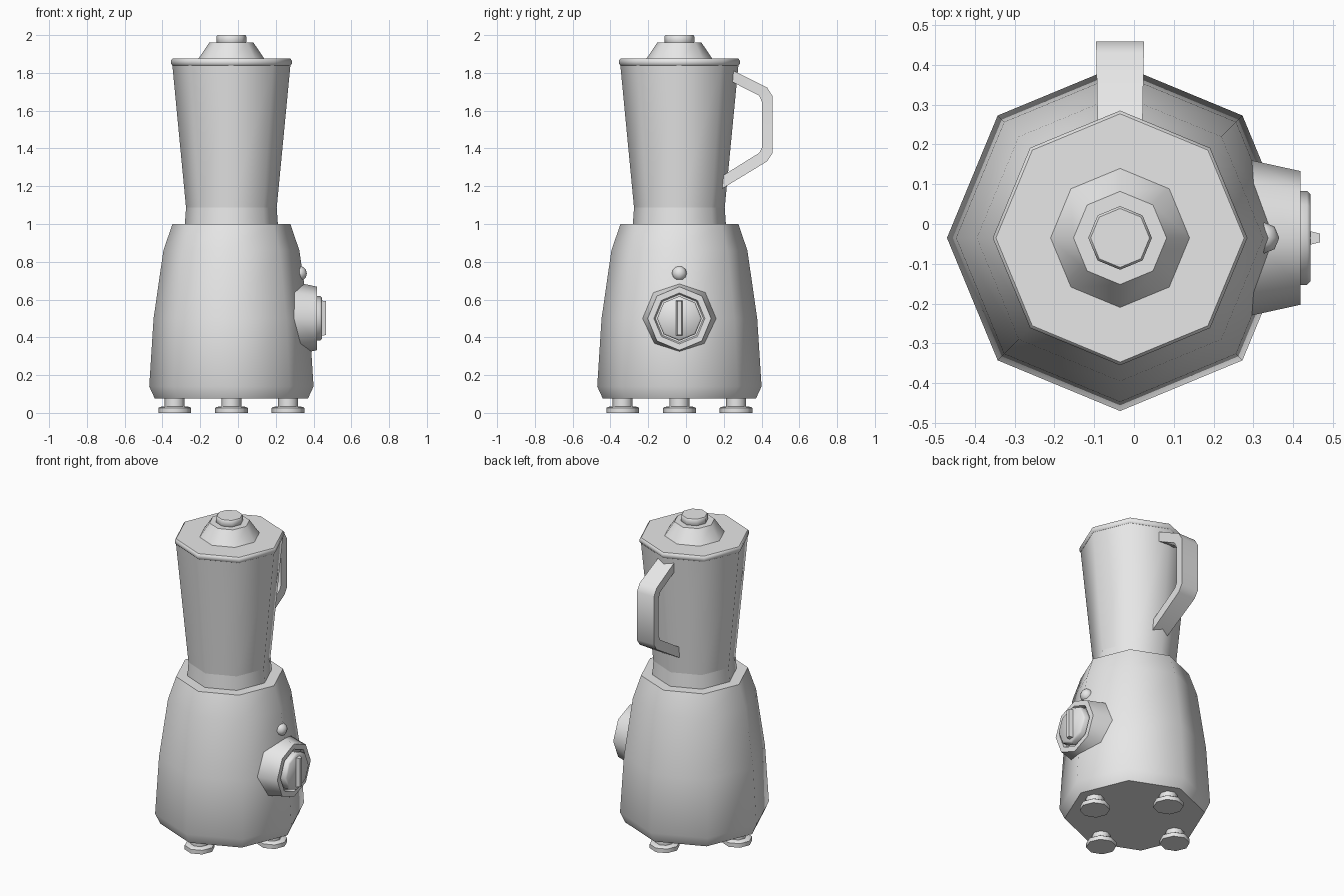
import bpy, bmesh, math
from mathutils import Vector

if "Cube" in bpy.data.objects:
    bpy.data.objects.remove(bpy.data.objects["Cube"])

C = -0.035   # the round parts share an axis at x = y = C
SIDES = 8

grey = bpy.data.materials.new("light_grey")
grey.diffuse_color = (0.8, 0.8, 0.8, 1)
grey.use_nodes = True
grey.node_tree.nodes["Principled BSDF"].inputs["Base Color"].default_value = grey.diffuse_color


def finish(name, bm, angle=50):
    """Turn a bmesh into a smooth object with sharp edges kept."""
    bmesh.ops.recalc_face_normals(bm, faces=bm.faces)
    mesh = bpy.data.meshes.new(name)
    bm.to_mesh(mesh)
    bm.free()
    mesh.polygons.foreach_set("use_smooth", [True] * len(mesh.polygons))
    mesh.set_sharp_from_angle(angle=math.radians(angle))
    mesh.materials.append(grey)
    obj = bpy.data.objects.new(name, mesh)
    bpy.context.collection.objects.link(obj)
    return obj


def lathe(name, profile, origin, axis="Z"):
    """Eight-sided solid from (radius, height) pairs along an axis."""
    bm = bmesh.new()
    rings = []
    for r, h in profile:
        ring = []
        for i in range(SIDES):
            a = math.tau * i / SIDES
            u, v = r * math.cos(a), r * math.sin(a)
            p = (u, v, h) if axis == "Z" else (h, u, v)
            ring.append(bm.verts.new(Vector(origin) + Vector(p)))
        rings.append(ring)
    for a, b in zip(rings, rings[1:]):
        for i in range(SIDES):
            j = (i + 1) % SIDES
            bm.faces.new((a[i], a[j], b[j], b[i]))
    bm.faces.new(rings[0])
    bm.faces.new(rings[-1])
    return finish(name, bm)


def loft(name, loops):
    """Skin a row of four-cornered sections and cap both ends."""
    bm = bmesh.new()
    rows = [[bm.verts.new(p) for p in loop] for loop in loops]
    for a, b in zip(rows, rows[1:]):
        for i in range(4):
            j = (i + 1) % 4
            bm.faces.new((a[i], a[j], b[j], b[i]))
    bm.faces.new(rows[0])
    bm.faces.new(rows[-1])
    return finish(name, bm)


# Motor base, jar and lid
lathe("motor_base", [(0.405, 0.075), (0.435, 0.14), (0.412, 0.5),
                     (0.36, 0.86), (0.312, 1.0)], (C, C, 0))
lathe("jar_collar", [(0.247, 0.99), (0.24, 1.088)], (C, C, 0))
lathe("jar", [(0.24, 1.085), (0.313, 1.845)], (C, C, 0))
lathe("lid_rim", [(0.313, 1.84), (0.32, 1.848), (0.32, 1.866), (0.312, 1.875)], (C, C, 0))
lathe("lid_dome", [(0.178, 1.87), (0.117, 1.96)], (C, C, 0))
lathe("lid_cap", [(0.075, 1.955), (0.08, 1.965), (0.08, 1.992), (0.074, 2.0)], (C, C, 0))

# Four feet around the base
for i, side in enumerate(("right", "back", "left", "front")):
    a = math.tau * i / 4
    spot = (C + 0.3 * math.cos(a), C + 0.3 * math.sin(a), 0)
    lathe(side + "_foot", [(0.087, 0), (0.087, 0.026), (0.078, 0.032),
                           (0.053, 0.034), (0.053, 0.085)], spot)

# Dial housing with a groove around the knob, on the right side
lathe("dial_housing", [(0.195, 0.295), (0.168, 0.418), (0.135, 0.418),
                       (0.127, 0.400), (0.0, 0.400)][:-1], (0, C, 0.5), "X")
lathe("dial_knob", [(0.118, 0.39), (0.118, 0.435), (0.109, 0.444)], (0, C, 0.5), "X")
loft("dial_grip", [[(x, C + sy * w, 0.502 + sz * h)
                    for sy, sz in ((-1, -1), (1, -1), (1, 1), (-1, 1))]
                   for x, w, h in ((0.435, 0.019, 0.093), (0.467, 0.011, 0.09))])

# Indicator light
bm = bmesh.new()
bmesh.ops.create_uvsphere(bm, u_segments=8, v_segments=6, radius=0.04)
bmesh.ops.translate(bm, verts=bm.verts, vec=(0.325, C, 0.738))
finish("indicator_light", bm)

# Handle: outer and inner points (y, z) swept from top to bottom
outer = [(0.235, 1.82), (0.43, 1.722), (0.458, 1.677),
         (0.458, 1.374), (0.43, 1.332), (0.18, 1.18)]
inner = [(0.235, 1.757), (0.387, 1.680), (0.403, 1.645),
         (0.403, 1.405), (0.387, 1.376), (0.18, 1.247)]
sections = []
for (yo, zo), (yi, zi) in zip(outer, inner):
    wo, wi = 0.052 + 0.018 * yo, 0.052 + 0.008 * yi
    sections.append([(C - wo, yo, zo), (C + wo, yo, zo),
                     (C + wi, yi, zi), (C - wi, yi, zi)])
loft("jar_handle", sections)
